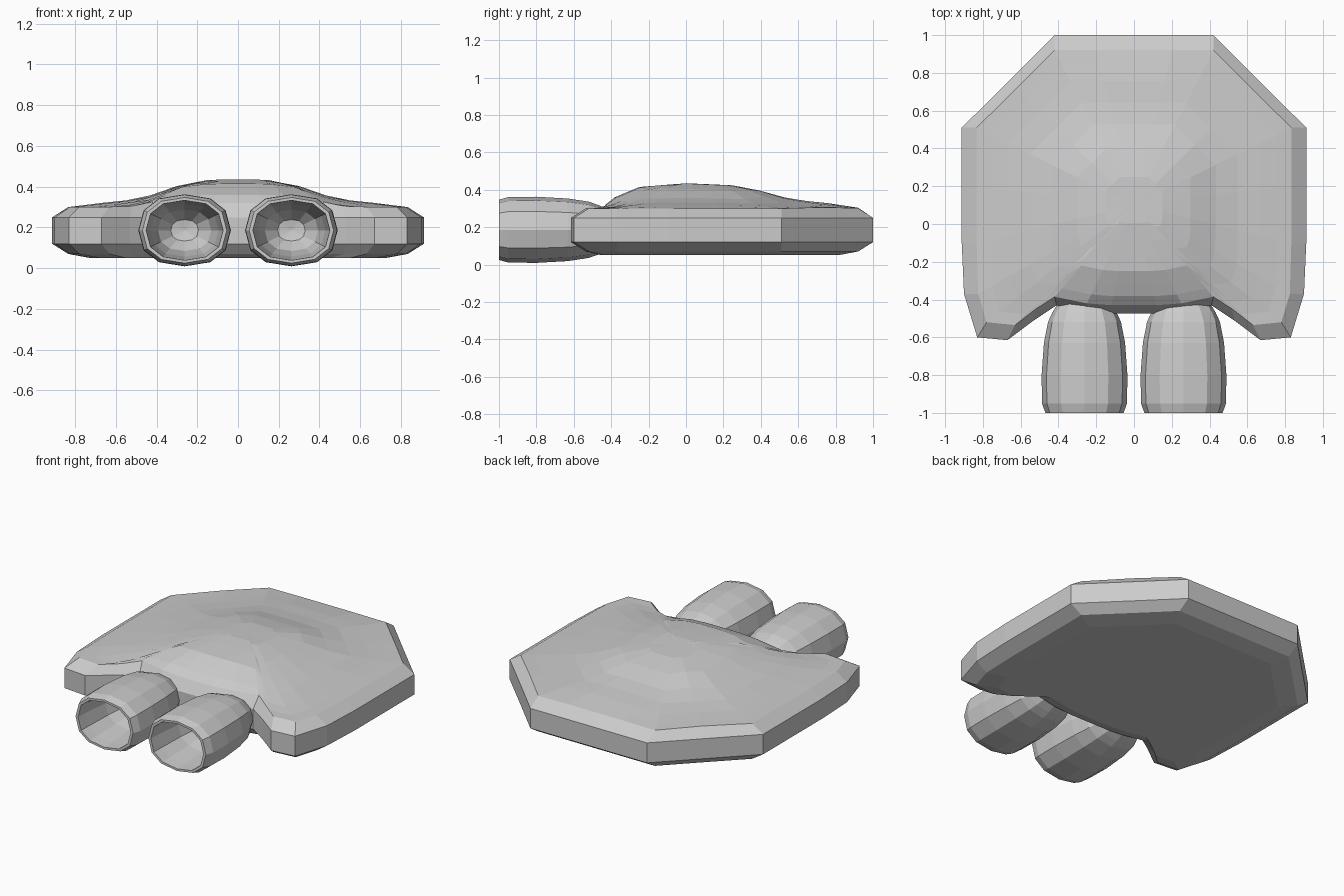
import bpy, bmesh, math

if "Cube" in bpy.data.objects:
    bpy.data.objects.remove(bpy.data.objects["Cube"])


def lerp_table(table, v):
    """Piecewise linear lookup."""
    if v <= table[0][0]:
        return table[0][1]
    for (a, fa), (b, fb) in zip(table, table[1:]):
        if v <= b:
            return fa + (fb - fa) * (v - a) / (b - a)
    return table[-1][1]


def loft(name, rings, start_tip=None, end_tip=None):
    """Skin closed rings of equal length, closing either end to a tip point."""
    bm = bmesh.new()
    loops = [[bm.verts.new(p) for p in r] for r in rings]
    n = len(loops[0])
    for a, b in zip(loops, loops[1:]):
        for i in range(n):
            j = (i + 1) % n
            bm.faces.new((a[i], a[j], b[j], b[i]))
    for loop, tip in ((loops[0], start_tip), (loops[-1], end_tip)):
        if tip:
            t = bm.verts.new(tip)
            for i in range(n):
                bm.faces.new((loop[i], loop[(i + 1) % n], t))
    bmesh.ops.recalc_face_normals(bm, faces=bm.faces)
    mesh = bpy.data.meshes.new(name)
    bm.to_mesh(mesh)
    bm.free()
    ob = bpy.data.objects.new(name, mesh)
    bpy.context.collection.objects.link(ob)
    return ob


# Body: octagon-like slab with two forward lobes, half outline front to back
outer = [(0, -.475), (.13, -.475), (.26, -.47), (.41, -.43), (.53, -.51), (.67, -.615),
         (.83, -.60), (.90, -.37), (.912, -.1), (.912, .2), (.912, .51),
         (.66, .76), (.42, 1), (.2, 1), (0, 1)]
inner = [(0, -.43), (.12, -.43), (.25, -.42), (.42, -.385), (.52, -.45), (.63, -.535),
         (.78, -.52), (.825, -.37), (.833, -.1), (.833, .2), (.833, .51),
         (.62, .72), (.42, .92), (.2, .92), (0, .92)]
CY = .1


def full(half):
    return half + [(-x, y) for x, y in half[-2:0:-1]]


def scaled(t):
    return [(x * t, CY + (y - CY) * t) for x, y in full(inner)]


# Raised dome as a product of a cross profile and a lengthwise profile
FX = [(0, 1), (.14, 1), (.27, .86), (.4, .48), (.52, .27), (.68, .15), (.83, 0)]
FY = [(-.5, .05), (-.43, .15), (-.38, .45), (-.25, .85), (0, 1), (.3, .9),
      (.57, .35), (.75, .22), (.92, .03)]


def top_z(x, y):
    return .30 + .135 * lerp_table(FX, abs(x)) * lerp_table(FY, y)


body_rings = [[(x, y, .05) for x, y in scaled(.87)],
              [(x, y, .07) for x, y in full(inner)],
              [(x, y, .12) for x, y in full(outer)],
              [(x, y, .25) for x, y in full(outer)]]
for t in (1, .91, .8, .66, .52, .36, .18):
    body_rings.append([(x, y, top_z(x, y)) for x, y in scaled(t)])
loft("body", body_rings, (0, CY, .05), (0, CY, top_z(0, CY)))

# Two hollow front tubes: rounded-oval section swept along y, then back inside
N, RX, RZ = 12, .225, .175
PROFILE = [(-.41, .6), (-.47, .76), (-.52, .86), (-.63, .955), (-.8, 1.01), (-.95, 1),
           (-1, .92), (-1, .84), (-.93, .82), (-.75, .74), (-.62, .58), (-.55, .3)]


def section(y, s, cx, cz=.186):
    ring = []
    for i in range(N):
        a = 2 * math.pi * i / N
        c, q = math.cos(a), math.sin(a)
        ring.append((cx + s * RX * math.copysign(abs(c) ** .85, c), y,
                     cz + s * RZ * math.copysign(abs(q) ** .85, q)))
    return ring


for side, sx in (("left", -1), ("right", 1)):
    cx = sx * .262
    loft(side + "_front_tube", [section(y, s, cx) for y, s in PROFILE],
         (cx, -.41, .186), (cx, -.54, .186))
